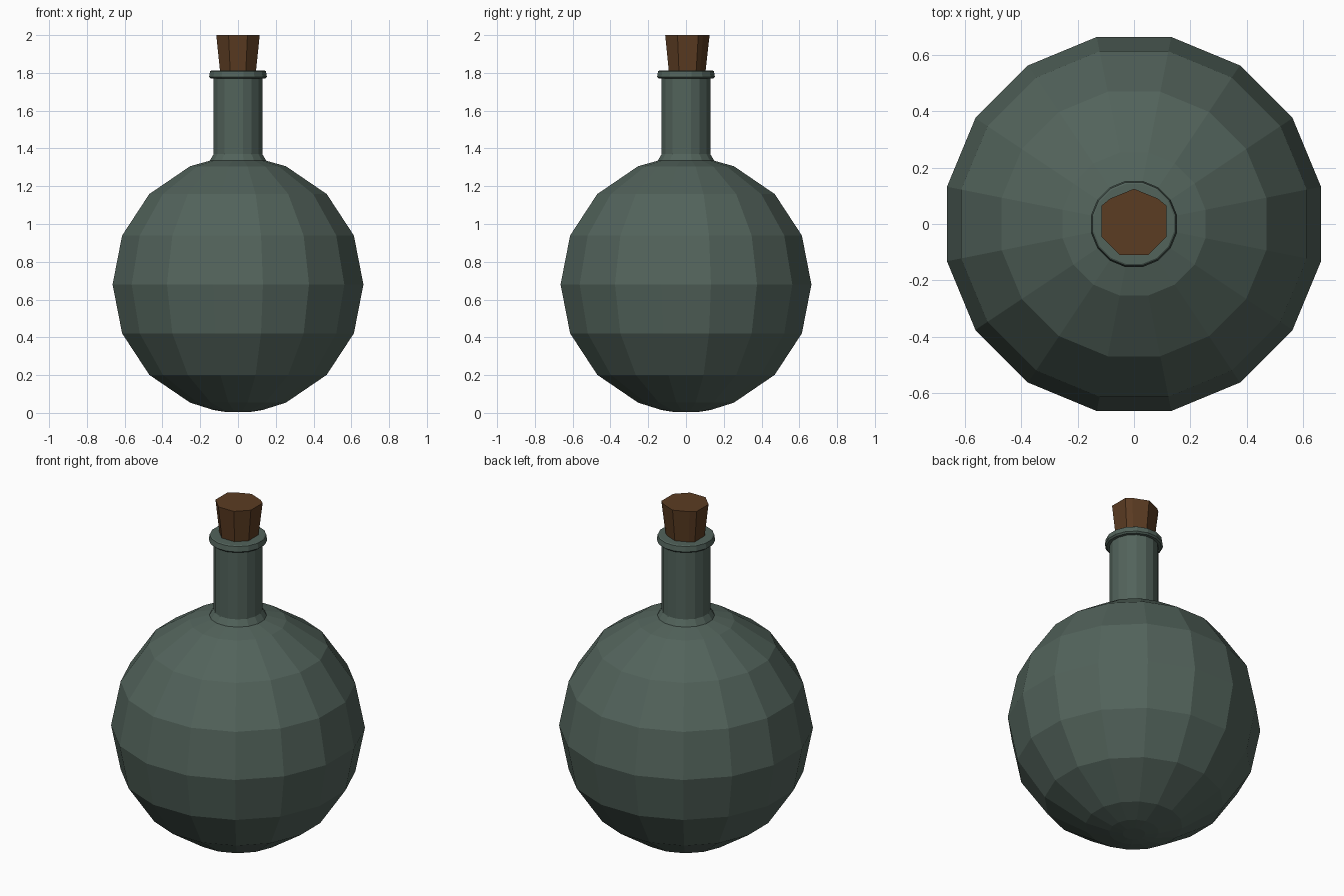
import bpy, bmesh, math

if "Cube" in bpy.data.objects:
    bpy.data.objects.remove(bpy.data.objects["Cube"])


def material(name, rgb):
    m = bpy.data.materials.new(name)
    m.diffuse_color = (*rgb, 1)
    m.use_nodes = True
    m.node_tree.nodes["Principled BSDF"].inputs["Base Color"].default_value = m.diffuse_color
    return m


def loft(name, rings, mat):
    """Skin a stack of equal-length rings and cap both ends."""
    bm = bmesh.new()
    loops = [[bm.verts.new(p) for p in ring] for ring in rings]
    n = len(loops[0])
    for a, b in zip(loops, loops[1:]):
        for i in range(n):
            j = (i + 1) % n
            bm.faces.new((a[i], a[j], b[j], b[i]))
    bm.faces.new(loops[0][::-1])
    bm.faces.new(loops[-1])
    bmesh.ops.recalc_face_normals(bm, faces=bm.faces[:])
    me = bpy.data.meshes.new(name)
    bm.to_mesh(me)
    bm.free()
    me.materials.append(mat)
    ob = bpy.data.objects.new(name, me)
    bpy.context.collection.objects.link(ob)
    return ob


def circle(r, z, n=16):
    # half-step turn so that a flat side faces each axis
    return [(r * math.cos((i + .5) * math.tau / n),
             r * math.sin((i + .5) * math.tau / n), z) for i in range(n)]


glass = material("dark green glass", (0.085, 0.125, 0.105))
cork_brown = material("cork brown", (0.105, 0.045, 0.016))

# Round body, neck and lip as one turned profile
R, C = 0.677, 0.68
profile = [(0.06, 0.004), (0.132, 0.015)]
for k in range(1, 8):
    a = k * math.pi / 8
    profile.append((R * math.sin(a), C - R * math.cos(a)))
profile += [(0.153, 1.335), (0.131, 1.37), (0.131, 1.77),
            (0.147, 1.77), (0.156, 1.778), (0.151, 1.808), (0.145, 1.812)]
loft("bottle", [circle(r, z) for r, z in profile], glass)

# Roughly cut nine-sided cork, tapering downwards
half = [(0.05, -0.11), (0.115, -0.045), (0.115, 0.065), (0.085, 0.09)]
outline = half + [(0, 0.125)] + [(-x, y) for x, y in half[::-1]]
loft("cork", [[(x * s, y * s, z) for x, y in outline]
              for s, z in ((0.81, 1.79), (1, 2.0))], cork_brown)
